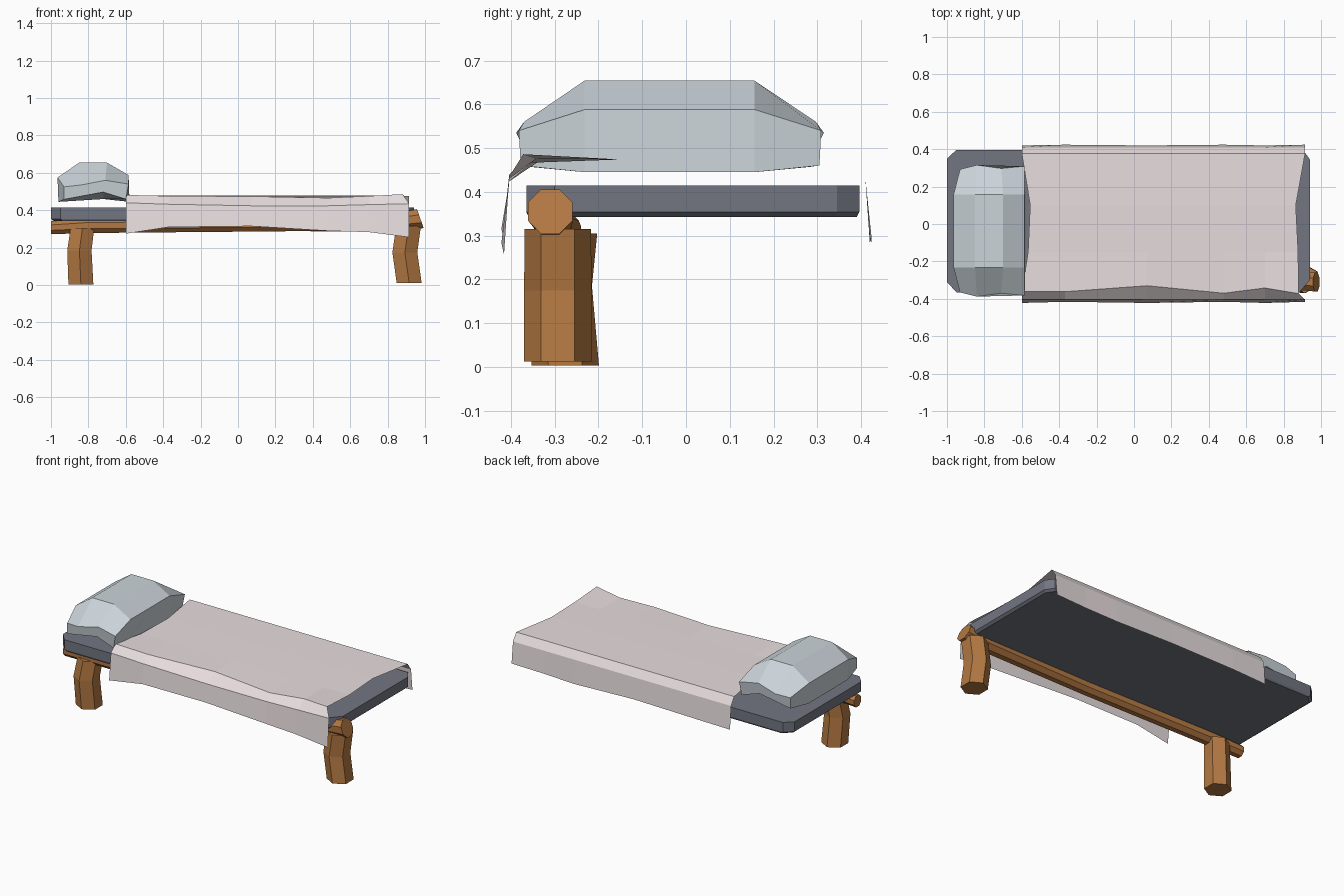
import bpy, bmesh, math
from mathutils import Vector

if "Cube" in bpy.data.objects:
    bpy.data.objects.remove(bpy.data.objects["Cube"])


def material(name, rgb):
    m = bpy.data.materials.new(name)
    m.diffuse_color = (*rgb, 1)
    m.use_nodes = True
    m.node_tree.nodes["Principled BSDF"].inputs["Base Color"].default_value = m.diffuse_color
    return m


WOOD = material("wood", (0.45, 0.19, 0.055))
SLATE = material("slate", (0.17, 0.18, 0.22))
PALE = material("pale_blue", (0.60, 0.66, 0.70))
LINEN = material("linen", (0.80, 0.72, 0.73))


def loft(name, rings, mat, closed=True):
    """Skin between rings of equal point count; closed rings get end caps."""
    bm = bmesh.new()
    rows = [[bm.verts.new(p) for p in r] for r in rings]
    n = len(rows[0])
    for a, b in zip(rows, rows[1:]):
        for i in range(n if closed else n - 1):
            j = (i + 1) % n
            bm.faces.new((a[i], a[j], b[j], b[i]))
    if closed:
        bm.faces.new(rows[0])
        bm.faces.new(rows[-1])
    bmesh.ops.recalc_face_normals(bm, faces=bm.faces)
    if not closed:
        bm.normal_update()
        if sum(f.normal.z * f.calc_area() for f in bm.faces) < 0:
            bmesh.ops.reverse_faces(bm, faces=bm.faces)
    me = bpy.data.meshes.new(name)
    bm.to_mesh(me)
    bm.free()
    me.materials.append(mat)
    ob = bpy.data.objects.new(name, me)
    bpy.context.collection.objects.link(ob)
    return ob


def circle(n, r, phase=0.0):
    return [(r * math.cos(2 * math.pi * i / n + phase),
             r * math.sin(2 * math.pi * i / n + phase)) for i in range(n)]


# Legs: bent hexagonal posts, (x, y, z, radius) per ring
def leg(name, stations):
    loft(name, [[(x + a, y + b, z) for a, b in circle(6, r, math.pi / 6)]
                for x, y, z, r in stations], WOOD)


leg("head_leg", [(-0.84, -0.276, 0.003, 0.077), (-0.848, -0.290, 0.185, 0.075),
                 (-0.832, -0.276, 0.305, 0.073)])
leg("foot_leg", [(0.915, -0.293, 0.012, 0.077), (0.892, -0.293, 0.175, 0.077),
                 (0.912, -0.293, 0.315, 0.076)])

# Rail: slightly crooked octagonal log along x, slanted at the foot end
rail = []
for x, y, z, r, slant in [(-1.0, -0.275, 0.307, 0.038, 0), (-0.80, -0.285, 0.318, 0.043, 0),
                          (0.10, -0.305, 0.325, 0.042, 0), (0.84, -0.305, 0.338, 0.048, 0),
                          (0.975, -0.31, 0.355, 0.055, -0.35)]:
    rail.append([(x + slant * b, y + a, z + b) for a, b in circle(8, r, math.pi / 8)])
loft("side_rail", rail, WOOD)

# Mattress: slab with cut corners and a slightly tucked underside
outline = [(-0.95, -0.365), (0.885, -0.365), (0.94, -0.30), (0.94, 0.345),
           (0.905, 0.396), (-0.95, 0.396), (-1.0, 0.35), (-1.0, -0.31)]
loft("mattress", [[(x * s, y * s, z) for x, y in outline]
                  for s, z in [(0.985, 0.342), (1, 0.354), (1, 0.415)]], SLATE)

# Pillow: cross-sections in x,z lofted along y
full = [(-0.96, 0.445), (-0.965, 0.575), (-0.85, 0.654), (-0.70, 0.654),
        (-0.585, 0.588), (-0.58, 0.445), (-0.72, 0.46)]
end = [(-0.93, 0.458), (-0.93, 0.525), (-0.84, 0.535), (-0.71, 0.56),
       (-0.585, 0.54), (-0.60, 0.46), (-0.72, 0.497)]
bulge = [0, 0, 0.022, 0.004, 0.016, 0.012, 0.004]


def pillow_end(y, s):
    return [(x, y + s * b, z) for (x, z), b in zip(end, bulge)]


loft("pillow", [pillow_end(-0.366, -1), [(x, -0.232, z) for x, z in full],
                [(x, 0.157, z) for x, z in full], pillow_end(0.293, 1)], PALE)

# Blanket: open sheet; per station x, front fold y, top z, shoulder z, hem z
stations = [(-0.60, -0.362, 0.482, 0.440, 0.275), (-0.37, -0.362, 0.476, 0.432, 0.310),
            (0.07, -0.330, 0.474, 0.424, 0.315), (0.48, -0.370, 0.466, 0.424, 0.290),
            (0.70, -0.342, 0.476, 0.430, 0.283), (0.915, -0.372, 0.486, 0.435, 0.256)]
rows = []
for i, (x, fold, zt, zs, hem) in enumerate(stations):
    # head and foot edges wander in the middle of the sheet
    d = {0: 0.045, 5: -0.05}.get(i, 0)
    corner = -0.035 if i == 5 else 0
    rows.append([(x, -0.422 + 0.006 * (i % 2), hem), (x, -0.404, zs),
                 (x + corner, fold, zt), (x + d * 0.75, -0.15, 0.474),
                 (x + d, 0.10, 0.478), (x, 0.378, 0.477), (x, 0.410, 0.430),
                 (x, 0.420 + 0.004 * (i % 2), 0.285 + 0.006 * (i % 3))])
loft("blanket", rows, LINEN, closed=False)
